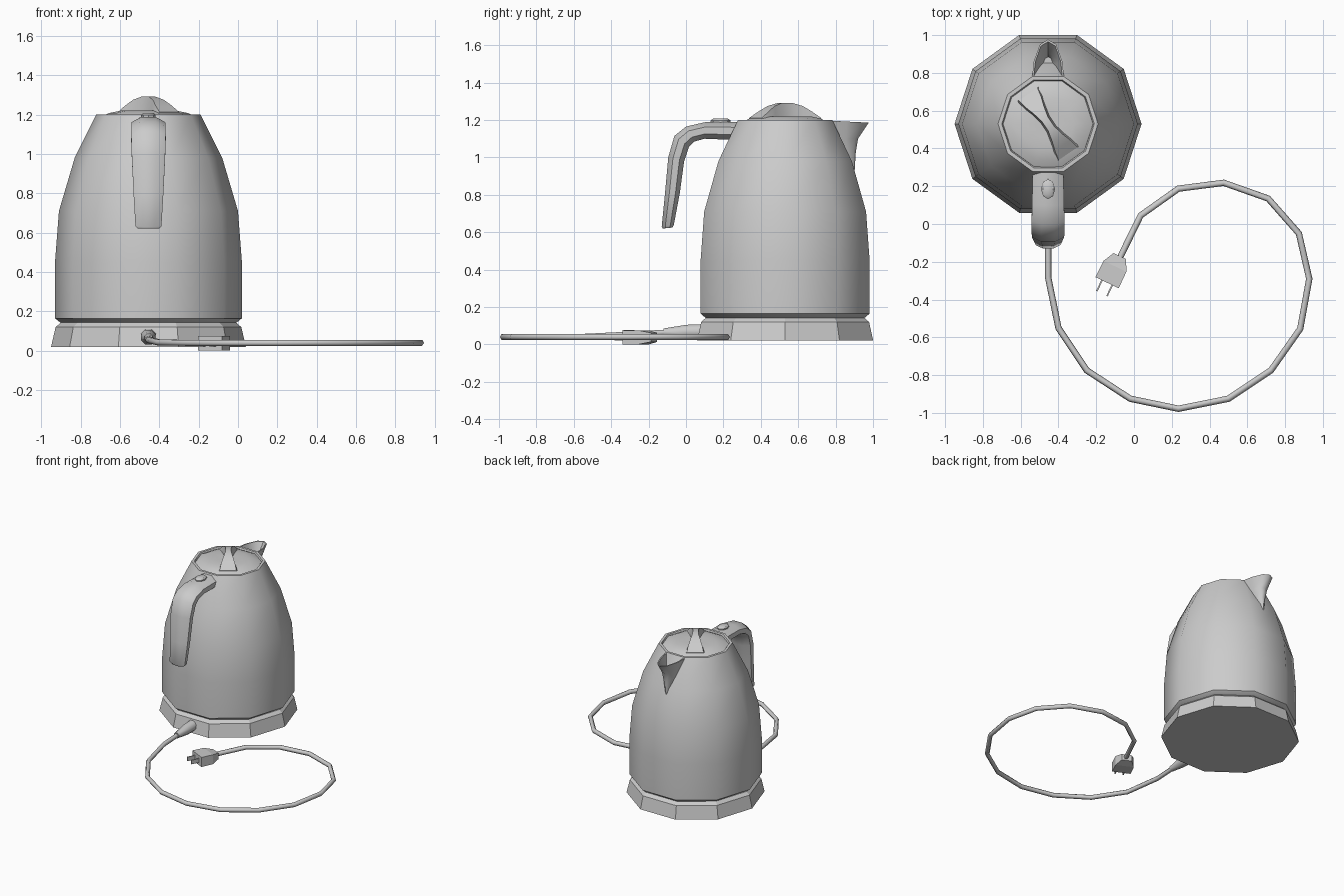
import bpy, bmesh, math
from mathutils import Vector

if "Cube" in bpy.data.objects:
    bpy.data.objects.remove(bpy.data.objects["Cube"])

CX, CY = -0.455, 0.53          # kettle axis


def loft(name, rings, smooth=None, cap=True):
    """Skin a list of closed point rings; smooth is the sharp-edge angle in degrees."""
    bm = bmesh.new()
    vs = [[bm.verts.new(p) for p in r] for r in rings]
    n = len(vs[0])
    for a, b in zip(vs, vs[1:]):
        for i in range(n):
            j = (i + 1) % n
            bm.faces.new((a[i], a[j], b[j], b[i]))
    if cap:
        bm.faces.new(vs[0])
        bm.faces.new(vs[-1])
    bmesh.ops.remove_doubles(bm, verts=bm.verts, dist=0.0005)
    bmesh.ops.recalc_face_normals(bm, faces=bm.faces)
    me = bpy.data.meshes.new(name)
    bm.to_mesh(me)
    bm.free()
    ob = bpy.data.objects.new(name, me)
    bpy.context.collection.objects.link(ob)
    if smooth:
        bpy.ops.object.select_all(action='DESELECT')
        ob.select_set(True)
        bpy.context.view_layer.objects.active = ob
        bpy.ops.object.shade_smooth_by_angle(angle=math.radians(smooth))
    return ob


def ring(c, u, v, n, turn=0.0):
    """Polygon around c with half axes u and v."""
    c, u, v = Vector(c), Vector(u), Vector(v)
    return [c + u * math.cos(a) + v * math.sin(a)
            for a in (2 * math.pi * (i + turn) / n for i in range(n))]


def turned(name, profile, smooth=None, n=10):
    """Ten-sided turned part on the kettle axis from (radius, z) points."""
    return loft(name, [ring((CX, CY, z), (r, 0, 0), (0, r, 0), n) for r, z in profile], smooth)


# Power base and body
turned("power_base", [(0.495, 0.02), (0.472, 0.12), (0.445, 0.143)])
turned("kettle_body", [(0.435, 0.14), (0.448, 0.143), (0.475, 0.165), (0.475, 0.18),
                       (0.475, 0.45), (0.455, 0.71), (0.375, 0.98), (0.265, 1.2),
                       (0.245, 1.2), (0.238, 1.185)], 40)
turned("lid", [(0.24, 1.175), (0.238, 1.19), (0.2, 1.208), (0.14, 1.22), (0.07, 1.22)], 40)

# Pinched lid grip: a ridge that is narrow in the middle
d = Vector((0.56, -0.83, 0)).normalized()
side = Vector((-d.y, d.x, 0))
grip = []
for s, h, w in [(-0.19, 1.212, 0.06), (-0.14, 1.245, 0.05), (-0.09, 1.275, 0.034),
                (-0.03, 1.292, 0.02), (0.03, 1.292, 0.02), (0.09, 1.275, 0.034),
                (0.14, 1.245, 0.05), (0.19, 1.212, 0.06)]:
    c = Vector((CX, CY, 0)) + d * s
    grip.append([c + side * x + Vector((0, 0, z)) for x, z in
                 ((-w - 0.012, 1.2), (-w, h), (w, h), (w + 0.012, 1.2))])
loft("lid_grip", grip, 40)

# Handle: outer point, inner point (y, z) and half width along its length
handle = []
for yo, zo, yi, zi, w in [(0.32, 1.19, 0.34, 1.09, 0.08), (0.10, 1.188, 0.10, 1.10, 0.085),
                          (0.00, 1.165, 0.045, 1.085, 0.087), (-0.062, 1.115, 0.015, 1.055, 0.088),
                          (-0.095, 1.0, -0.01, 0.98, 0.085), (-0.113, 0.8, -0.033, 0.81, 0.076),
                          (-0.13, 0.63, -0.065, 0.64, 0.066), (-0.124, 0.62, -0.072, 0.625, 0.056)]:
    k = 1 / math.cos(math.pi / 8)
    c = (CX, (yo + yi) / 2, (zo + zi) / 2)
    handle.append(ring(c, (w * k, 0, 0), (0, (yo - yi) / 2 * k, (zo - zi) / 2 * k), 8, 0.5))
loft("handle", handle, 50)

# Thumb button on the handle
loft("handle_button", [ring((CX, 0.185, z), (0.037 * s, 0, 0), (0, 0.053 * s, 0), 8)
                       for z, s in ((1.17, 1), (1.198, 1), (1.207, 0.75))], 40)


# Spout: open pouring lip that tapers down the body to a point
def lip(z, y0, y1, w, lift=0.0):
    half = [(1, 0), (0.88, 0.45), (0.5, 0.88)]
    pts = half + [(0, 1)] + [(-x, t) for x, t in reversed(half)]
    return [(CX + x * w, y0 + (y1 - y0) * t, z + lift * (1 - t)) for x, t in pts]


loft("spout", [lip(0.9, 0.86, 0.9, 0.004), lip(1.03, 0.83, 0.908, 0.04),
               lip(1.1, 0.80, 0.92, 0.062), lip(1.186, 0.765, 0.977, 0.086, 0.01),
               lip(1.186, 0.775, 0.965, 0.076, 0.01), lip(1.1, 0.80, 0.905, 0.05),
               lip(1.05, 0.82, 0.885, 0.03)], 50)

# Cord boot leaving the base
loft("cord_boot", [ring((CX, y, z), (r, 0, 0), (0, 0, r), 8, 0.5) for y, z, r in
                   ((0.1, 0.07, 0.042), (0.0, 0.068, 0.04), (-0.12, 0.065, 0.022))], 50)

# Power cord
path = [(CX, -0.08, 0.066), (CX, -0.28, 0.055), (-0.4, -0.55, 0.042), (-0.25, -0.775, 0.04),
        (-0.02, -0.925, 0.04), (0.235, -0.978, 0.04), (0.5, -0.925, 0.04), (0.725, -0.775, 0.04),
        (0.88, -0.555, 0.04), (0.928, -0.29, 0.04), (0.873, -0.05, 0.04), (0.71, 0.135, 0.04),
        (0.475, 0.218, 0.04), (0.235, 0.187, 0.04), (0.035, 0.045, 0.04), (-0.08, -0.19, 0.04)]
cu = bpy.data.curves.new("power_cord", 'CURVE')
cu.dimensions = '3D'
cu.bevel_depth = 0.017
cu.bevel_resolution = 1
cu.use_fill_caps = True
sp = cu.splines.new('POLY')
sp.points.add(len(path) - 1)
for p, q in zip(sp.points, path):
    p.co = (*q, 1)
bpy.context.collection.objects.link(bpy.data.objects.new("power_cord", cu))

# Plug body and its two blades
f = Vector((-0.43, -0.9, 0)).normalized()
u = Vector((f.y, -f.x, 0))
start = Vector((-0.075, -0.17, 0.038))


def box_ring(at, across, hw, hh):
    c = start + f * at + u * across
    return [c + u * x * hw + Vector((0, 0, z * hh)) for x, z in ((-1, -1), (1, -1), (1, 1), (-1, 1))]


loft("plug", [box_ring(0, 0, 0.037, 0.024), box_ring(0.06, 0, 0.067, 0.037),
              box_ring(0.156, 0, 0.068, 0.038)])
for name, x in (("plug_blade_left", -0.03), ("plug_blade_right", 0.03)):
    loft(name, [box_ring(0.15, x, 0.004, 0.016), box_ring(0.22, x, 0.004, 0.016)])
